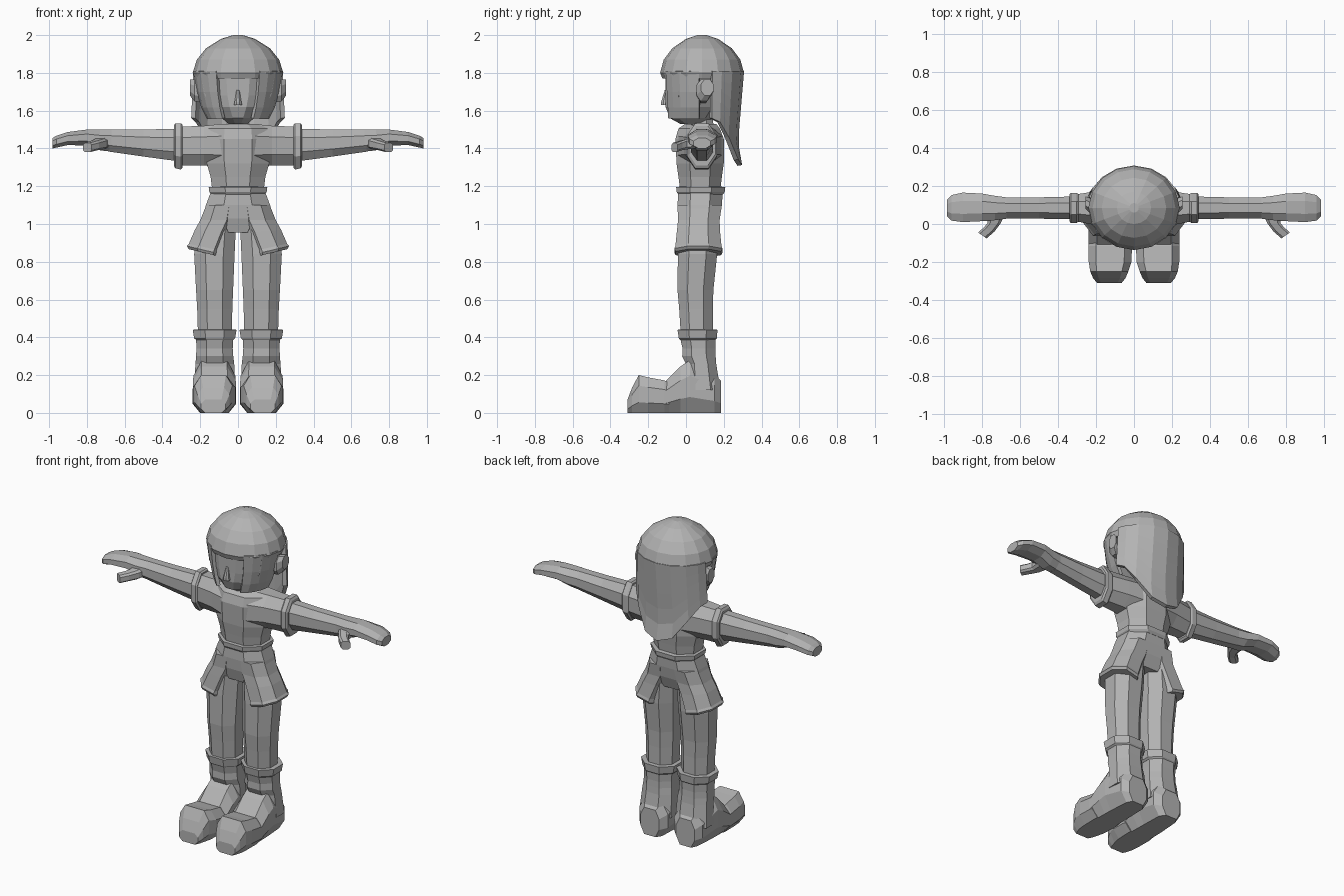
import bpy, bmesh, math

grey = bpy.data.materials.new("plain grey")
grey.diffuse_color = (0.45, 0.45, 0.45, 1)


def make(name, rings, closed=True):
    """Skin a list of equal-length point rings; closed rings get end caps."""
    bm = bmesh.new()
    vs = [[bm.verts.new(p) for p in r] for r in rings]
    n = len(rings[0])
    for a, b in zip(vs, vs[1:]):
        for i in range(n if closed else n - 1):
            j = (i + 1) % n
            bm.faces.new((a[i], a[j], b[j], b[i]))
    if closed:
        bm.faces.new(vs[0])
        bm.faces.new(vs[-1])
    bmesh.ops.recalc_face_normals(bm, faces=bm.faces)
    me = bpy.data.meshes.new(name)
    bm.to_mesh(me)
    bm.free()
    me.materials.append(grey)
    ob = bpy.data.objects.new(name, me)
    bpy.context.collection.objects.link(ob)
    return ob


def mirror(ob):
    m = ob.modifiers.new("mirror", 'MIRROR')
    m.use_mirror_merge = False
    return ob


def loft(name, axis, sections, cu=0.28, cv=0.28):
    """Eight-sided loft; section = (t, u0, u1, v0, v1[, tilt of t along u])."""
    rings = []
    for t, u0, u1, v0, v1, *tilt in sections:
        a, b = (u1 - u0) * cu, (v1 - v0) * cv
        k = tilt[0] if tilt else 0
        ring = []
        for u, v in ((u0 + a, v0), (u1 - a, v0), (u1, v0 + b), (u1, v1 - b),
                     (u1 - a, v1), (u0 + a, v1), (u0, v1 - b), (u0, v0 + b)):
            s = t + k * (u - (u0 + u1) / 2)
            ring.append({'x': (s, u, v), 'y': (u, s, v), 'z': (u, v, s)}[axis])
        rings.append(ring)
    return make(name, rings)


def around(deg, rx, ry, z):
    """Point on the head ellipse; 0 degrees is the front."""
    a = math.radians(deg)
    return (rx * math.sin(a), 0.085 - ry * math.cos(a), z)


def thicken(ob, t):
    m = ob.modifiers.new("thickness", 'SOLIDIFY')
    m.thickness, m.offset = t, 0
    return ob


# --- hair: crown, front locks, long back fall
crown_rows = [(1.77, .228, .21), (1.80, .24, .222), (1.87, .218, .203),
              (1.93, .17, .158), (1.98, .09, .085), (2.0, .025, .025)]
make("hair_crown", [[around(i * 22.5, rx, ry, z) for i in range(16)]
                    for z, rx, ry in crown_rows])

lock_rows = [(1.81, .226, .21), (1.70, .208, .203), (1.62, .185, .198), (1.56, .155, .195)]
lock = make("hair_front_lock", [[around(d, rx, ry, z) for d in (29, 43, 57, 71, 86)]
                                for z, rx, ry in lock_rows], closed=False)
mirror(thicken(lock, .022))

fall = {104: 1.56, 118: 1.54, 136: 1.46, 158: 1.34, 180: 1.31}   # lower edge by angle
degs = list(fall) + [360 - d for d in list(fall)[-2::-1]]
rows = []
for k in range(6):
    row = []
    for d in degs:
        low = fall[min(d, 360 - d)]
        z = 1.81 - (1.81 - low) * k / 5
        ry = .21 - .028 * min(1, (1.81 - z) / .33)
        if z < 1.4:
            ry += (1.4 - z) * .2
        row.append(around(d, .232 + .012 * k / 5, ry, z))
    rows.append(row)
thicken(make("hair_back", rows, closed=False), .025)

# --- head
loft("head", 'z', [(1.53, -.05, .05, -.03, .10), (1.56, -.085, .085, -.085, .15),
                   (1.62, -.14, .14, -.108, .2), (1.68, -.175, .175, -.108, .24),
                   (1.79, -.195, .195, -.11, .26)], .34, .2)
loft("nose", 'z', [(1.63, -.022, .022, -.132, -.09), (1.645, -.018, .018, -.132, -.09),
                   (1.71, -.008, .008, -.112, -.09)])
mirror(loft("ear", 'x', [(.17, .06, .12, 1.64, 1.74), (.23, .055, .135, 1.65, 1.765),
                         (.255, .08, .145, 1.68, 1.765)]))
loft("neck", 'z', [(1.45, -.065, .065, .02, .15), (1.6, -.055, .055, .02, .14)])

# --- shirt with sleeves and cuffs
loft("shirt", 'z', [(1.17, -.135, .135, -.03, .18), (1.25, -.145, .145, -.04, .19),
                    (1.32, -.165, .165, -.05, .2), (1.45, -.17, .17, -.056, .2),
                    (1.505, -.16, .16, -.04, .18), (1.53, -.12, .12, -.005, .16)])
mirror(loft("sleeve", 'x', [(.08, -.045, .19, 1.30, 1.53), (.18, -.01, .175, 1.31, 1.52),
                            (.31, .015, .155, 1.31, 1.515)]))
mirror(loft("sleeve_cuff", 'x', [(.293, .012, .158, 1.30, 1.525), (.302, .004, .164, 1.288, 1.533),
                                 (.332, .004, .164, 1.295, 1.533), (.34, .015, .155, 1.31, 1.52)]))

# --- bare arm, hand and thumb
mirror(loft("arm", 'x', [(.30, .025, .145, 1.33, 1.505), (.5, .028, .14, 1.357, 1.5),
                         (.68, .028, .14, 1.383, 1.5)]))
mirror(loft("hand", 'x', [(.67, .028, .14, 1.383, 1.5), (.73, .02, .148, 1.39, 1.5),
                          (.80, .015, .16, 1.415, 1.5), (.90, .01, .165, 1.418, 1.487),
                          (.96, .018, .152, 1.405, 1.468), (.982, .04, .13, 1.40, 1.455)]))
mirror(loft("thumb", 'y', [(.05, .68, .77, 1.40, 1.46), (.005, .70, .77, 1.395, 1.45),
                           (-.03, .735, .79, 1.39, 1.44, .4),
                           (-.06, .775, .82, 1.38, 1.43, .7)], .2, .2))

# --- shorts: waistband, seat and flared legs
loft("waistband", 'z', [(1.155, -.14, .14, -.04, .195), (1.17, -.152, .152, -.05, .205),
                        (1.195, -.155, .155, -.052, .208), (1.198, -.13, .13, -.03, .185)])
loft("shorts_seat", 'z', [(1.18, -.14, .14, -.04, .195), (1.10, -.17, .17, -.045, .19),
                          (1.03, -.19, .19, -.04, .178), (.955, -.11, .11, -.02, .15)])
mirror(loft("shorts_leg", 'z', [(1.10, .0, .168, -.045, .19), (1.02, .005, .2, -.042, .178),
                                (.96, .035, .228, -.048, .18, .1),
                                (.875, .072, .26, -.056, .188, .22),
                                (.86, .075, .27, -.062, .193, .24),
                                (.845, .078, .262, -.055, .186, .24)]))

# --- legs
mirror(loft("leg", 'z', [(.97, .012, .215, -.035, .165), (.84, .018, .232, -.043, .165),
                         (.65, .026, .222, -.045, .145), (.55, .03, .216, -.036, .142),
                         (.42, .033, .212, -.028, .142)]))

# --- boots: turned cuff, shaft, foot
mirror(loft("boot_cuff", 'z', [(.385, .025, .22, -.03, .155), (.395, .015, .232, -.038, .163),
                               (.44, .008, .24, -.045, .167), (.441, .03, .215, -.025, .145)]))
mirror(loft("boot_shaft", 'z', [(.40, .025, .222, -.032, .158), (.34, .028, .22, -.018, .155),
                                (.30, .025, .222, -.02, .157), (.26, .02, .225, .0, .16),
                                (.12, .015, .235, .0, .182)]))
mirror(loft("boot_foot", 'y', [(.185, .06, .19, .0, .17), (.15, .022, .222, .0, .21),
                               (.02, .014, .236, .0, .28), (-.03, .012, .238, .0, .245),
                               (-.11, .01, .24, .0, .165)], .2, .3))
mirror(loft("boot_toe", 'y', [(-.09, .012, .238, .0, .16), (-.115, .01, .24, .0, .172),
                              (-.20, .014, .238, .0, .188), (-.25, .03, .23, .0, .2),
                              (-.285, .045, .215, .0, .135), (-.31, .065, .195, .0, .07)], .17, .28))
